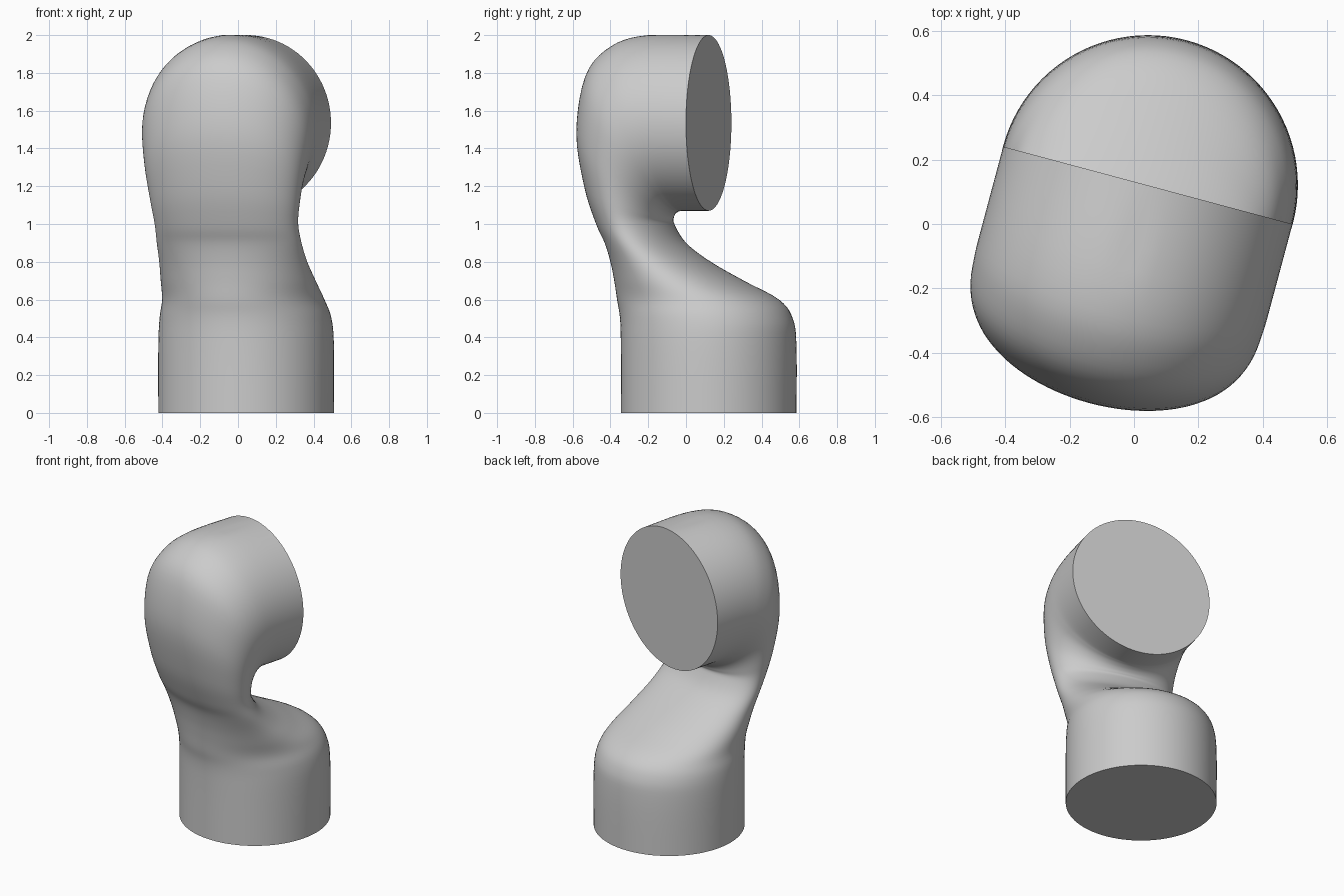
import bpy, bmesh, math
from mathutils import Vector

if "Cube" in bpy.data.objects:
    bpy.data.objects.remove(bpy.data.objects["Cube"])

# Mirror plane of the bent body: turned 15 degrees from the y axis
A = math.radians(15)
CENTRE = Vector((0.043, 0.12, 0))
AHEAD = Vector((math.sin(A), math.cos(A), 0))
SIDE = Vector((math.cos(A), -math.sin(A), 0))
UP = Vector((0, 0, 1))
SEGMENTS, STEPS = 96, 5

# Elliptic sections: outer edge (ahead, up), inner edge (ahead, up), half width
SECTIONS = [
    (-.465, 0, .465, 0, .465),
    (-.465, .35, .465, .35, .465),
    (-.47, .5, .445, .5, .455),
    (-.487, .6, .37, .6, .43),
    (-.50, .7, .175, .7, .415),
    (-.517, .8, -.01, .8, .40),
    (-.544, .9, -.15, .9, .393),
    (-.59, 1.0, -.215, 1.0, .39),
    (-.655, 1.2, -.215, 1.03, .405),
    (-.70, 1.5, -.20, 1.05, .43),
    (-.65, 1.8, -.18, 1.062, .455),
    (-.52, 1.945, -.16, 1.068, .464),
    (-.33, 2.0, -.13, 1.07, .465),
    (0, 2.0, 0, 1.07, .465),
]


def spline(a, b, c, d, t):
    """Catmull-Rom interpolation between b and c."""
    return b + .5 * t * (c - a + t * (2 * a - 5 * b + 4 * c - d + t * (3 * (b - c) + d - a)))


def smooth_sections(rows):
    out = []
    for i in range(len(rows) - 1):
        quad = [rows[max(i - 1, 0)], rows[i], rows[i + 1], rows[min(i + 2, len(rows) - 1)]]
        for k in range(STEPS):
            out.append([spline(*v, k / STEPS) for v in zip(*quad)])
    return out + [rows[-1]]


def ring(bm, section):
    ou, oz, iu, iz, width = section
    mid_u, mid_z, du, dz = (ou + iu) / 2, (oz + iz) / 2, (iu - ou) / 2, (iz - oz) / 2
    verts = []
    for j in range(SEGMENTS):
        t = 2 * math.pi * j / SEGMENTS
        c, s = math.cos(t), math.sin(t)
        z = min(2.0, mid_z + dz * c)
        verts.append(bm.verts.new(CENTRE + AHEAD * (mid_u + du * c) + SIDE * (width * s) + UP * z))
    return verts


# Bent body lofted through the sections, with flat end discs
bm = bmesh.new()
rings = [ring(bm, s) for s in smooth_sections(SECTIONS)]
for lower, upper in zip(rings, rings[1:]):
    for j in range(SEGMENTS):
        k = (j + 1) % SEGMENTS
        bm.faces.new((lower[j], lower[k], upper[k], upper[j]))
bm.faces.new(rings[0])
bm.faces.new(rings[-1])
bmesh.ops.recalc_face_normals(bm, faces=bm.faces)
mesh = bpy.data.meshes.new("bent_body")
bm.to_mesh(mesh)
bm.free()
body = bpy.data.objects.new("bent_body", mesh)
bpy.context.collection.objects.link(body)
bpy.context.view_layer.objects.active = body
body.select_set(True)
bpy.ops.object.shade_smooth_by_angle(angle=math.radians(40))
